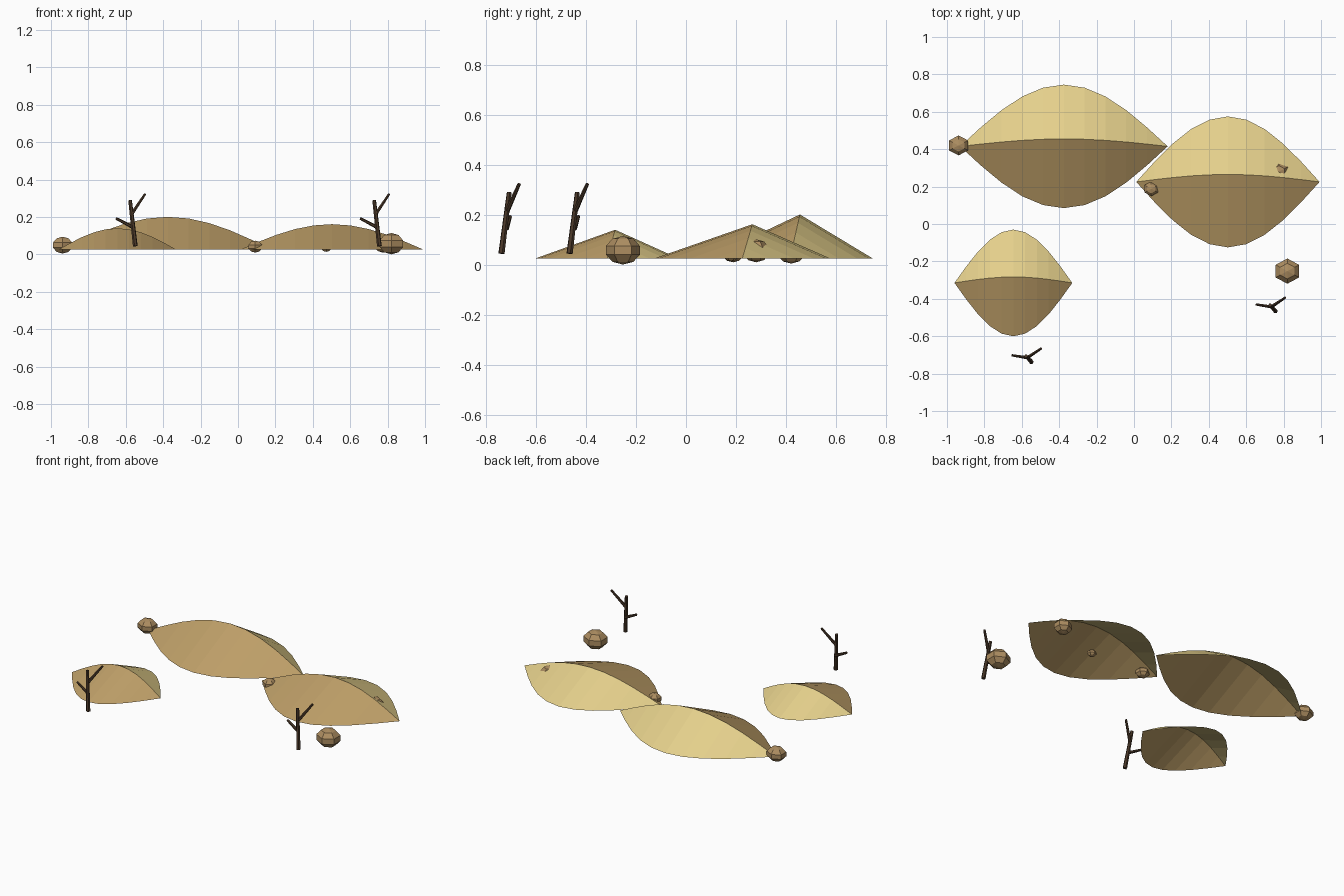
import bpy, bmesh, math
from mathutils import Vector

if "Cube" in bpy.data.objects:
    bpy.data.objects.remove(bpy.data.objects["Cube"])


def material(name, rgb):
    m = bpy.data.materials.new(name)
    m.diffuse_color = (*rgb, 1)
    m.use_nodes = True
    m.node_tree.nodes["Principled BSDF"].inputs["Base Color"].default_value = m.diffuse_color
    return m


SAND_LIGHT = material("sand_light", (0.78, 0.63, 0.26))
SAND_SHADE = material("sand_shade", (0.52, 0.35, 0.14))
STONE = material("stone", (0.42, 0.27, 0.12))
WOOD = material("dry_wood", (0.07, 0.04, 0.022))


def finish(name, bm, *mats):
    me = bpy.data.meshes.new(name)
    bm.to_mesh(me)
    bm.free()
    for m in mats:
        me.materials.append(m)
    ob = bpy.data.objects.new(name, me)
    bpy.context.collection.objects.link(ob)
    return ob


# Dune: open shell with a bowed ridge between two curved base edges
def dune(name, x, y, half_len, half_depth, bow, height, base=0.026, n=10):
    bm = bmesh.new()
    front, ridge, back = [], [], []
    for i in range(n + 1):
        px = x + half_len * (2 * i / n - 1)
        s = math.sin(math.pi * i / n)
        front.append(bm.verts.new((px, y - half_depth * s, base)))
        ridge.append(bm.verts.new((px, y + bow * s, base + height * s)))
        back.append(bm.verts.new((px, y + half_depth * s, base)))
    for i in range(n):
        bm.faces.new((front[i], front[i + 1], ridge[i + 1], ridge[i])).material_index = 1
        bm.faces.new((ridge[i], ridge[i + 1], back[i + 1], back[i]))
    bmesh.ops.remove_doubles(bm, verts=bm.verts, dist=0.0001)
    return finish(name, bm, SAND_LIGHT, SAND_SHADE)


dune("dune_large", -0.375, 0.415, 0.555, 0.33, 0.04, 0.175)
dune("dune_medium", 0.502, 0.225, 0.49, 0.35, 0.04, 0.136)
dune("dune_small", -0.645, -0.315, 0.315, 0.285, 0.032, 0.114)


# Rocks: six-sided squashed balls
def rock(name, loc, size):
    bm = bmesh.new()
    bmesh.ops.create_uvsphere(bm, u_segments=6, v_segments=5, radius=1)
    bmesh.ops.scale(bm, vec=size, verts=bm.verts)
    ob = finish(name, bm, STONE)
    ob.location = loc
    return ob


rock("rock_big", (0.82, -0.252, 0.058), (0.076, 0.071, 0.057))
rock("rock_left", (-0.938, 0.42, 0.050), (0.062, 0.056, 0.045))
rock("rock_middle", (0.092, 0.188, 0.042), (0.044, 0.041, 0.032))
rock("rock_on_dune", (0.775, 0.28, 0.056), (0.058, 0.054, 0.046))
rock("rock_buried", (0.472, 0.18, 0.035), (0.03, 0.028, 0.021))


# Dead shrubs: tapered trunk with two side twigs
def stick(name, a, b, r1, r2, offset):
    a, b = Vector(a), Vector(b)
    d = b - a
    bm = bmesh.new()
    bmesh.ops.create_cone(bm, cap_ends=True, segments=6, radius1=r1,
                          radius2=r2, depth=d.length)
    ob = finish(name, bm, WOOD)
    ob.rotation_mode = 'QUATERNION'
    ob.rotation_quaternion = d.to_track_quat('Z', 'Y')
    ob.location = (a + b) / 2 + Vector(offset)
    return ob


for tag, off in (("left", (0, 0, 0)), ("right", (1.305, 0.272, 0))):
    stick("shrub_trunk_" + tag, (-0.549, -0.737, 0.045), (-0.577, -0.706, 0.29),
          0.013, 0.010, off)
    stick("shrub_upper_twig_" + tag, (-0.569, -0.714, 0.215), (-0.497, -0.666, 0.323),
          0.010, 0.007, off)
    stick("shrub_lower_twig_" + tag, (-0.560, -0.717, 0.145), (-0.652, -0.702, 0.193),
          0.010, 0.007, off)
